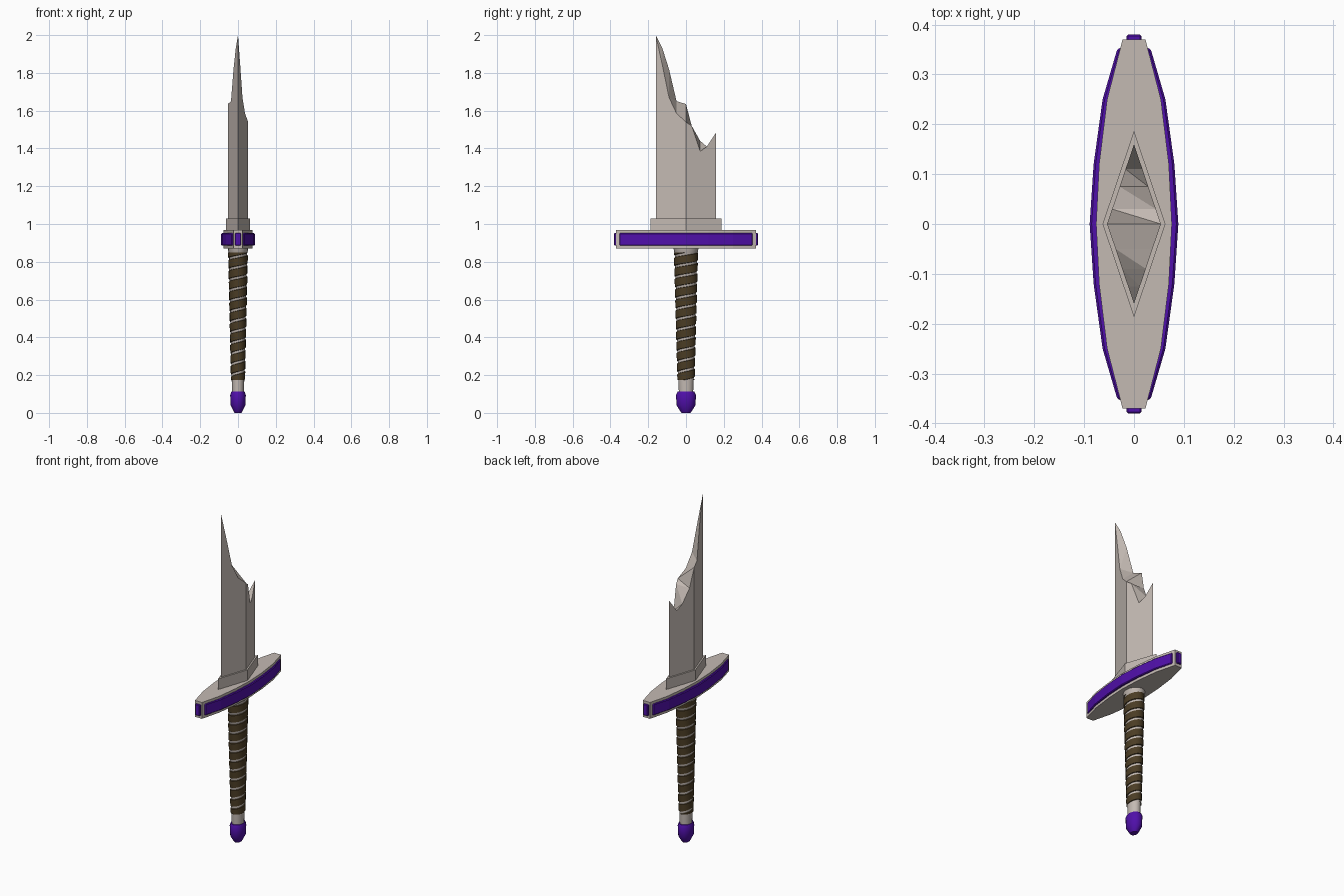
import bpy, bmesh, math

cube = bpy.data.objects.get("Cube")
if cube:
    bpy.data.objects.remove(cube, do_unlink=True)


def material(name, rgb):
    m = bpy.data.materials.new(name)
    m.use_nodes = True
    m.diffuse_color = (*rgb, 1)
    m.node_tree.nodes["Principled BSDF"].inputs["Base Color"].default_value = (*rgb, 1)
    return m


STEEL = material("pale_steel", (0.55, 0.49, 0.45))
PURPLE = material("deep_purple", (0.08, 0.005, 0.40))
LEATHER = material("brown_leather", (0.07, 0.046, 0.018))


def finish(bm, name, mat, smooth=False, bevel=0):
    bmesh.ops.recalc_face_normals(bm, faces=bm.faces)
    mesh = bpy.data.meshes.new(name)
    bm.to_mesh(mesh)
    bm.free()
    mesh.materials.append(mat)
    obj = bpy.data.objects.new(name, mesh)
    bpy.context.collection.objects.link(obj)
    if bevel:
        mod = obj.modifiers.new("edge_bevel", "BEVEL")
        mod.width, mod.segments = bevel, 1
    if smooth:
        bpy.ops.object.select_all(action="DESELECT")
        obj.select_set(True)
        bpy.context.view_layer.objects.active = obj
        bpy.ops.object.shade_smooth_by_angle(angle=math.radians(35))
    return obj


def prism(name, outline, z0, z1, mat, bevel=0):
    """Extrude a flat (x, y) outline between two heights."""
    bm = bmesh.new()
    low = [bm.verts.new((x, y, z0)) for x, y in outline]
    high = [bm.verts.new((x, y, z1)) for x, y in outline]
    bm.faces.new(low)
    bm.faces.new(high)
    for i in range(len(low)):
        j = (i + 1) % len(low)
        bm.faces.new((low[i], low[j], high[j], high[i]))
    return finish(bm, name, mat, bevel=bevel)


def oval_lathe(name, profile, squash, mat, sides=16):
    """Revolve (height, radius) pairs, narrowed along x."""
    bm = bmesh.new()
    rings = []
    for z, r in profile:
        angles = [math.tau * k / sides for k in range(sides)]
        rings.append([bm.verts.new((squash * r * math.cos(a), r * math.sin(a), z)) for a in angles])
    for a, b in zip(rings, rings[1:]):
        for i in range(sides):
            j = (i + 1) % sides
            bm.faces.new((a[i], a[j], b[j], b[i]))
    bm.faces.new(rings[0])
    bm.faces.new(rings[-1])
    return finish(bm, name, mat, smooth=True)


# Blade: diamond section with a different jagged break on each side
HALF_Y, HALF_X, BASE, RIDGE = 0.16, 0.054, 0.96, 4
ys = [-HALF_Y, -0.125, -0.09, -0.05, 0, 0.03, 0.075, 0.11, HALF_Y]
left_break = [2.0, 1.84, 1.67, 1.585, 1.54, 1.52, 1.385, 1.41, 1.485]
right_break = [2.0, 1.93, 1.82, 1.65, 1.635, 1.52, 1.44, 1.41, 1.485]
bm = bmesh.new()


def edge_points(side, heights):
    return [bm.verts.new((side * HALF_X * (1 - abs(y) / HALF_Y), y, z))
            for y, z in zip(ys, heights)]


left, right = edge_points(1, left_break), edge_points(-1, right_break)
base = [bm.verts.new(p) for p in
        ((0, -HALF_Y, BASE), (HALF_X, 0, BASE), (0, HALF_Y, BASE), (-HALF_X, 0, BASE))]
for row, low in ((left, base[1]), (right, base[3])):
    bm.faces.new([base[0], low] + row[RIDGE::-1])
    bm.faces.new([low, base[2]] + row[:RIDGE - 1:-1])
bm.faces.new(base)
for i in range(len(ys) - 1):
    bm.faces.new((left[i], left[i + 1], right[i + 1]))
    bm.faces.new((left[i], right[i + 1], right[i]))
bmesh.ops.remove_doubles(bm, verts=bm.verts, dist=0.0005)
finish(bm, "broken_blade", STEEL)

# Collar around the blade root
prism("blade_collar", [(0, -0.187), (0.063, 0), (0, 0.187), (-0.063, 0)], 0.95, 1.03, STEEL)

# Crossguard: boat-shaped slab
side = [(0.023, 0.37), (0.054, 0.25), (0.07, 0.12), (0.076, 0)]
half = side + [(x, -y) for x, y in side[-2::-1]]
prism("crossguard", half + [(-x, y) for x, y in reversed(half)], 0.87, 0.967, STEEL)

# Raised purple inlays along both sides and on both ends of the guard
panel = [(0.033, 0.353), (0.063, 0.25), (0.081, 0.12), (0.089, 0)]
outer = panel + [(x, -y) for x, y in panel[-2::-1]]
inner = [(x - 0.025, y) for x, y in reversed(outer)]
for s, word in ((1, "left"), (-1, "right")):
    prism(word + "_guard_inlay", [(s * x, y) for x, y in outer + inner],
          0.886, 0.952, PURPLE, bevel=0.004)
for s, word in ((-1, "front"), (1, "back")):
    ends = [(-0.015, 0.36), (0.015, 0.36), (0.015, 0.38), (-0.015, 0.38)]
    prism(word + "_guard_inlay", [(x, s * y) for x, y in ends], 0.886, 0.952, PURPLE, bevel=0.003)

# Grip core with a flared ferrule, and the pommel
SQUASH = 0.82
oval_lathe("grip_core", [(0.09, 0.037), (0.18, 0.041), (0.845, 0.059), (0.85, 0.062), (0.88, 0.068)],
           SQUASH, STEEL)
oval_lathe("pommel", [(0, 0.024), (0.008, 0.03), (0.04, 0.05), (0.095, 0.053), (0.112, 0.045)],
           0.78, PURPLE, sides=12)

# Leather wrap: one helical strip, trimmed level at both ends
PITCH, STEPS, Z0, Z1 = 0.056, 16, 0.175, 0.848
strip = [(0, -0.003), (0.003, 0.005), (0.043, 0.005), (0.046, -0.003)]
bm = bmesh.new()
previous = None
for k in range(int((Z1 - Z0) / PITCH + 3) * STEPS):
    a = math.tau * k / STEPS
    row = []
    for dz, dr in strip:
        z = Z0 - PITCH + PITCH * k / STEPS + dz
        r = 0.041 + (z - 0.18) * 0.027 + dr
        row.append(bm.verts.new((SQUASH * r * math.cos(a), r * math.sin(a), z)))
    if previous:
        for i in range(len(strip) - 1):
            bm.faces.new((previous[i], row[i], row[i + 1], previous[i + 1]))
    previous = row
for z, up in ((Z0, -1), (Z1, 1)):
    bmesh.ops.bisect_plane(bm, geom=bm.verts[:] + bm.edges[:] + bm.faces[:],
                           plane_co=(0, 0, z), plane_no=(0, 0, up), clear_outer=True)
finish(bm, "leather_wrap", LEATHER, smooth=True)
